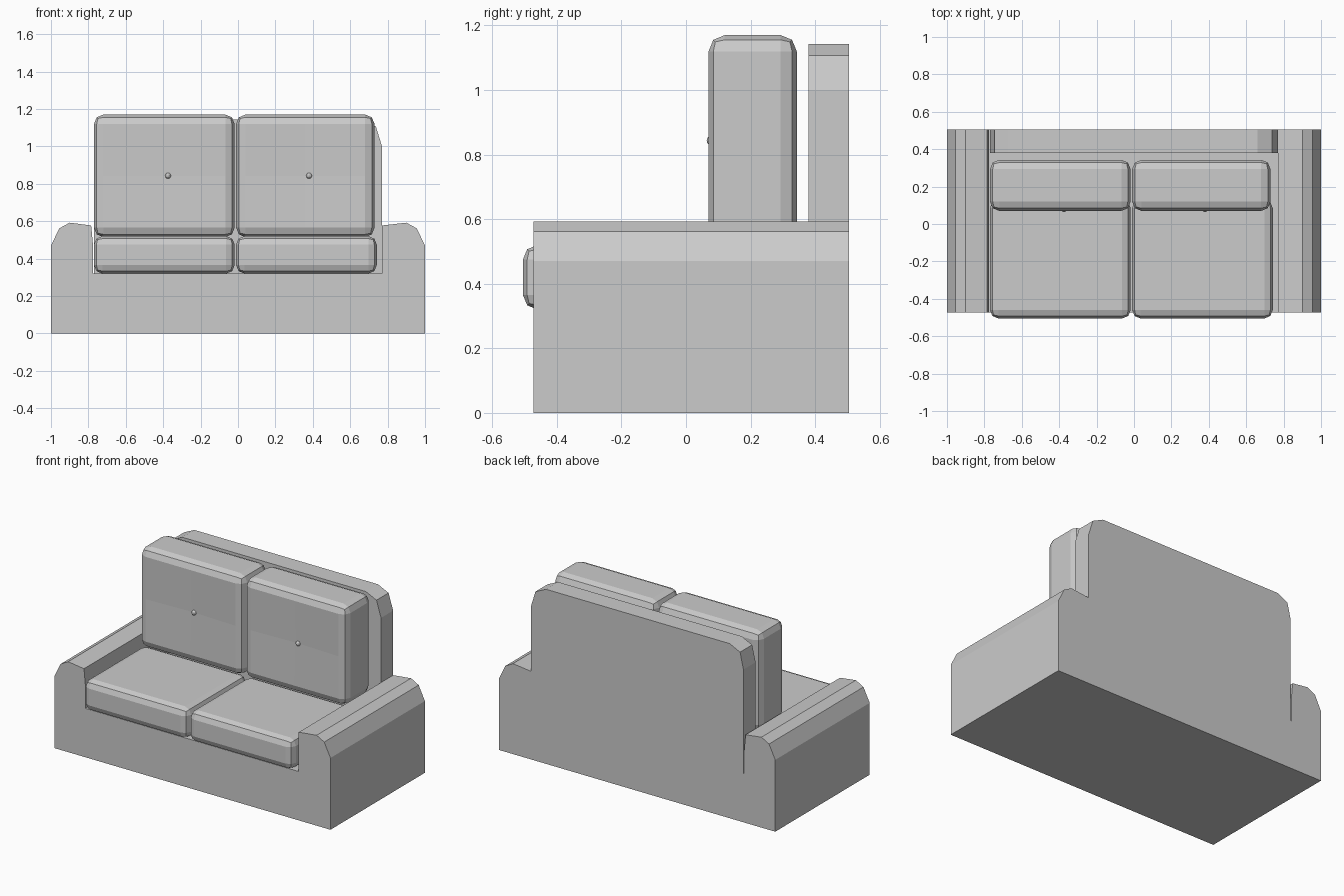
import bpy, bmesh
from mathutils import Vector

if "Cube" in bpy.data.objects:
    bpy.data.objects.remove(bpy.data.objects["Cube"])


def finish(name, bm):
    bmesh.ops.recalc_face_normals(bm, faces=bm.faces)
    mesh = bpy.data.meshes.new(name)
    bm.to_mesh(mesh)
    bm.free()
    ob = bpy.data.objects.new(name, mesh)
    bpy.context.collection.objects.link(ob)
    return ob


def extrude_profile(name, points, y0, y1):
    """Extrude an XZ outline from y0 to y1."""
    bm = bmesh.new()
    face = bm.faces.new([bm.verts.new((x, y0, z)) for x, z in points])
    ext = bmesh.ops.extrude_face_region(bm, geom=[face], use_keep_orig=True)
    moved = [v for v in ext["geom"] if isinstance(v, bmesh.types.BMVert)]
    bmesh.ops.translate(bm, verts=moved, vec=(0, y1 - y0, 0))
    return finish(name, bm)


def cushion(name, lo, hi, bevel, dent=0.0):
    """Rounded box between two corners; dent pushes in the front centre."""
    lo, hi = Vector(lo), Vector(hi)
    bm = bmesh.new()
    bmesh.ops.create_cube(bm, size=1)
    bmesh.ops.scale(bm, verts=bm.verts, vec=hi - lo)
    bmesh.ops.translate(bm, verts=bm.verts, vec=(lo + hi) / 2)
    bmesh.ops.bevel(bm, geom=bm.edges[:], offset=bevel, segments=2,
                    profile=0.5, affect='EDGES')
    if dent:
        front = min(bm.faces, key=lambda f: f.calc_center_median().y)
        centre = front.calc_center_median()
        bmesh.ops.subdivide_edges(bm, edges=front.edges[:], cuts=1,
                                  use_grid_fill=True)
        mid = min(bm.verts, key=lambda v: (v.co - centre).length)
        mid.co.y += dent
    return finish(name, bm)


# base and both arms as one profile
extrude_profile("base_with_arms", [
    (-1, 0), (1, 0), (1, 0.47), (0.955, 0.562), (0.9, 0.592), (0.77, 0.577),
    (0.77, 0.32), (-0.775, 0.32), (-0.775, 0.47), (-0.785, 0.577),
    (-0.9, 0.592), (-0.955, 0.562), (-1, 0.47)], -0.472, 0.505)

# backrest panel
extrude_profile("backrest", [
    (-0.77, 0.32), (0.77, 0.32), (0.77, 1.0), (0.737, 1.107), (0.66, 1.143),
    (-0.67, 1.143), (-0.745, 1.107), (-0.77, 1.0)], 0.38, 0.505)

# seat cushions, back cushions and their buttons
for side, x0, x1, x2 in (("left", -0.77, -0.018, -0.018),
                         ("right", -0.01, 0.742, 0.73)):
    cushion(side + "_seat_cushion", (x0, -0.505, 0.32), (x1, 0.13, 0.52), 0.045)
    cushion(side + "_back_cushion", (x0, 0.07, 0.515), (x2, 0.343, 1.17),
            0.05, dent=0.012)
    bm = bmesh.new()
    bmesh.ops.create_uvsphere(bm, u_segments=10, v_segments=6, radius=0.016)
    bmesh.ops.translate(bm, verts=bm.verts, vec=((x0 + x2) / 2 + 0.02, 0.08, 0.843))
    finish(side + "_button", bm)
